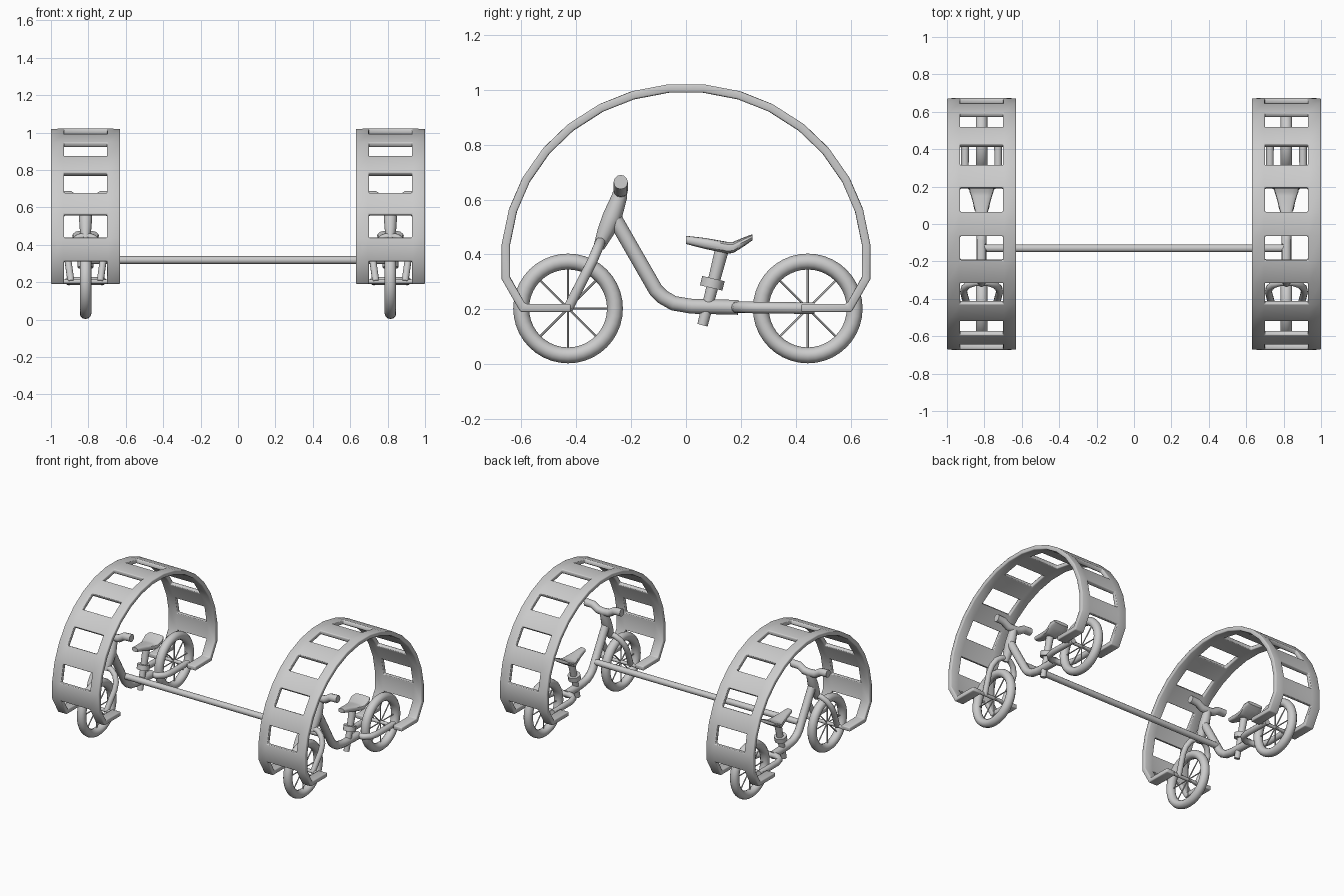
import bpy, bmesh
from math import sin, cos, pi, radians
from mathutils import Vector, Matrix

if "Cube" in bpy.data.objects:
    bpy.data.objects.remove(bpy.data.objects["Cube"])


def finish(ob, angle=40):
    bpy.ops.object.select_all(action='DESELECT')
    ob.select_set(True)
    bpy.context.view_layer.objects.active = ob
    bpy.ops.object.shade_smooth_by_angle(angle=radians(angle))
    return ob


def mesh_object(name, bm, x=0.0):
    bmesh.ops.recalc_face_normals(bm, faces=bm.faces)
    me = bpy.data.meshes.new(name)
    bm.to_mesh(me)
    bm.free()
    ob = bpy.data.objects.new(name, me)
    ob.location.x = x
    bpy.context.collection.objects.link(ob)
    return finish(ob)


def tube(name, points, radius, x=0.0, radii=None):
    """Round tube along a path, turned into a mesh."""
    cu = bpy.data.curves.new(name, 'CURVE')
    cu.dimensions = '3D'
    cu.bevel_depth = radius
    cu.bevel_resolution = 4
    cu.use_fill_caps = True
    sp = cu.splines.new('POLY')
    sp.points.add(len(points) - 1)
    for i, p in enumerate(points):
        sp.points[i].co = (*p, 1)
        sp.points[i].radius = radii[i] if radii else 1
    ob = bpy.data.objects.new(name, cu)
    ob.location.x = x
    bpy.context.collection.objects.link(ob)
    bpy.ops.object.select_all(action='DESELECT')
    ob.select_set(True)
    bpy.context.view_layer.objects.active = ob
    bpy.ops.object.convert(target='MESH')
    return finish(bpy.context.view_layer.objects.active)


def mirrored(half):
    """Complete a path whose last point lies on x = 0."""
    return half + [(-p[0], p[1], p[2]) for p in reversed(half[:-1])]


def hoop(x):
    # strip with windows in every other segment and open forked ends
    angles = [(-95.625 + 11.25 * i) for i in range(18)]
    arc = [(0.66 * sin(radians(a)), 0.375 + 0.633 * cos(radians(a))) for a in angles]
    path = [(-0.42, 0.205), (-0.595, 0.205)] + arc + [(0.595, 0.205), (0.42, 0.205)]
    cols = (-0.185, -0.115, 0.115, 0.185)
    bm = bmesh.new()
    rows = [[bm.verts.new((c, y, z)) for c in cols] for y, z in path]
    n = len(path)
    for i in range(n - 1):
        for j in range(3):
            is_end = i in (0, n - 2)
            if j == 1 and (is_end or i % 2 == 1):
                continue
            bm.faces.new((rows[i][j], rows[i][j + 1], rows[i + 1][j + 1], rows[i + 1][j]))
    loose = [v for v in bm.verts if not v.link_faces]
    bmesh.ops.delete(bm, geom=loose, context='VERTS')
    ob = mesh_object("hoop", bm, x)
    so = ob.modifiers.new("thickness", 'SOLIDIFY')
    so.thickness = 0.03
    so.offset = 0
    so.use_even_offset = True
    be = ob.modifiers.new("soft_edges", 'BEVEL')
    be.width = 0.006
    be.segments = 2
    be.limit_method = 'ANGLE'
    be.angle_limit = radians(50)


def wheel(name, x, y):
    c = Vector((0, y, 0.203))
    bm = bmesh.new()
    nu, nv = 40, 12
    grid = []
    for i in range(nu):
        a = 2 * pi * i / nu
        ring = []
        for j in range(nv):
            b = 2 * pi * j / nv
            r = 0.171 + 0.029 * cos(b)
            ring.append(bm.verts.new(c + Vector((0.031 * sin(b), r * cos(a), r * sin(a)))))
        grid.append(ring)
    for i in range(nu):
        for j in range(nv):
            k, m = (i + 1) % nu, (j + 1) % nv
            bm.faces.new((grid[i][j], grid[k][j], grid[k][m], grid[i][m]))
    mesh_object(name + "_tyre", bm, x)
    # spokes
    bm = bmesh.new()
    for i in range(4):
        bmesh.ops.create_cone(bm, cap_ends=True, segments=6, radius1=0.004, radius2=0.004,
                              depth=0.3, matrix=Matrix.Translation(c) @ Matrix.Rotation(i * pi / 4, 4, 'X'))
    mesh_object(name + "_spokes", bm, x)
    tube(name + "_axle", [(-0.125, y, 0.203), (0.125, y, 0.203)], 0.012, x)


def seat(x):
    # stations: y, half width, underside z, top z
    stations = [(0.0, 0.022, 0.438, 0.468), (0.07, 0.034, 0.420, 0.460),
                (0.15, 0.056, 0.403, 0.446), (0.172, 0.064, 0.405, 0.446),
                (0.215, 0.072, 0.432, 0.464), (0.243, 0.058, 0.452, 0.474)]
    bm = bmesh.new()
    rings = []
    for y, w, lo, hi in stations:
        zm, h = (lo + hi) / 2, (hi - lo) / 2
        ring = []
        for i in range(16):
            a = 2 * pi * i / 16
            s, t = cos(a), sin(a)
            ring.append(bm.verts.new((w * abs(s) ** 0.7 * (1 if s > 0 else -1), y,
                                      zm + h * abs(t) ** 0.6 * (1 if t > 0 else -1))))
        rings.append(ring)
    for p, q in zip(rings, rings[1:]):
        for i in range(16):
            k = (i + 1) % 16
            bm.faces.new((p[i], p[k], q[k], q[i]))
    bm.faces.new(rings[0])
    bm.faces.new(rings[-1])
    mesh_object("seat", bm, x)


for x in (-0.815, 0.815):
    hoop(x)
    wheel("front_wheel", x, -0.43)
    wheel("rear_wheel", x, 0.444)
    seat(x)
    # frame and steering
    tube("main_frame", [(0, -0.262, 0.535), (0, -0.245, 0.505), (0, -0.11, 0.27),
                        (0, -0.085, 0.245), (0, -0.045, 0.222), (0, 0.02, 0.211),
                        (0, 0.19, 0.207)], 0.027, x)
    tube("head_tube", [(0, -0.237, 0.64), (0, -0.243, 0.61), (0, -0.268, 0.54), (0, -0.292, 0.485),
                       (0, -0.318, 0.425)], 0.027, x, [0.9, 1.05, 1.3, 1.15, 0.75])
    tube("handlebar", mirrored([(0.142, -0.238, 0.664), (0.085, -0.238, 0.662), (0.045, -0.238, 0.636),
                                (0, -0.238, 0.632)]), 0.026, x)
    tube("front_fork", mirrored([(0.078, -0.43, 0.203), (0.096, -0.365, 0.33), (0.092, -0.342, 0.375),
                                 (0.07, -0.325, 0.415), (0.035, -0.314, 0.44), (0, -0.312, 0.447)]),
         0.019, x)
    tube("rear_stays", mirrored([(0.088, 0.468, 0.204), (0.09, 0.27, 0.206), (0.078, 0.22, 0.207),
                                 (0.045, 0.19, 0.207), (0, 0.182, 0.207)]), 0.021, x)
    # seat support
    tube("seat_post", [(0, 0.06, 0.142), (0, 0.097, 0.285), (0, 0.131, 0.418)], 0.024, x, [0.8, 0.9, 1.05])
    tube("seat_clamp", [(0, 0.092, 0.278), (0, 0.1, 0.312)], 0.042, x)

# bar joining the two bikes
tube("cross_bar", [(-0.8, -0.13, 0.318), (0.8, -0.13, 0.318)], 0.021)
